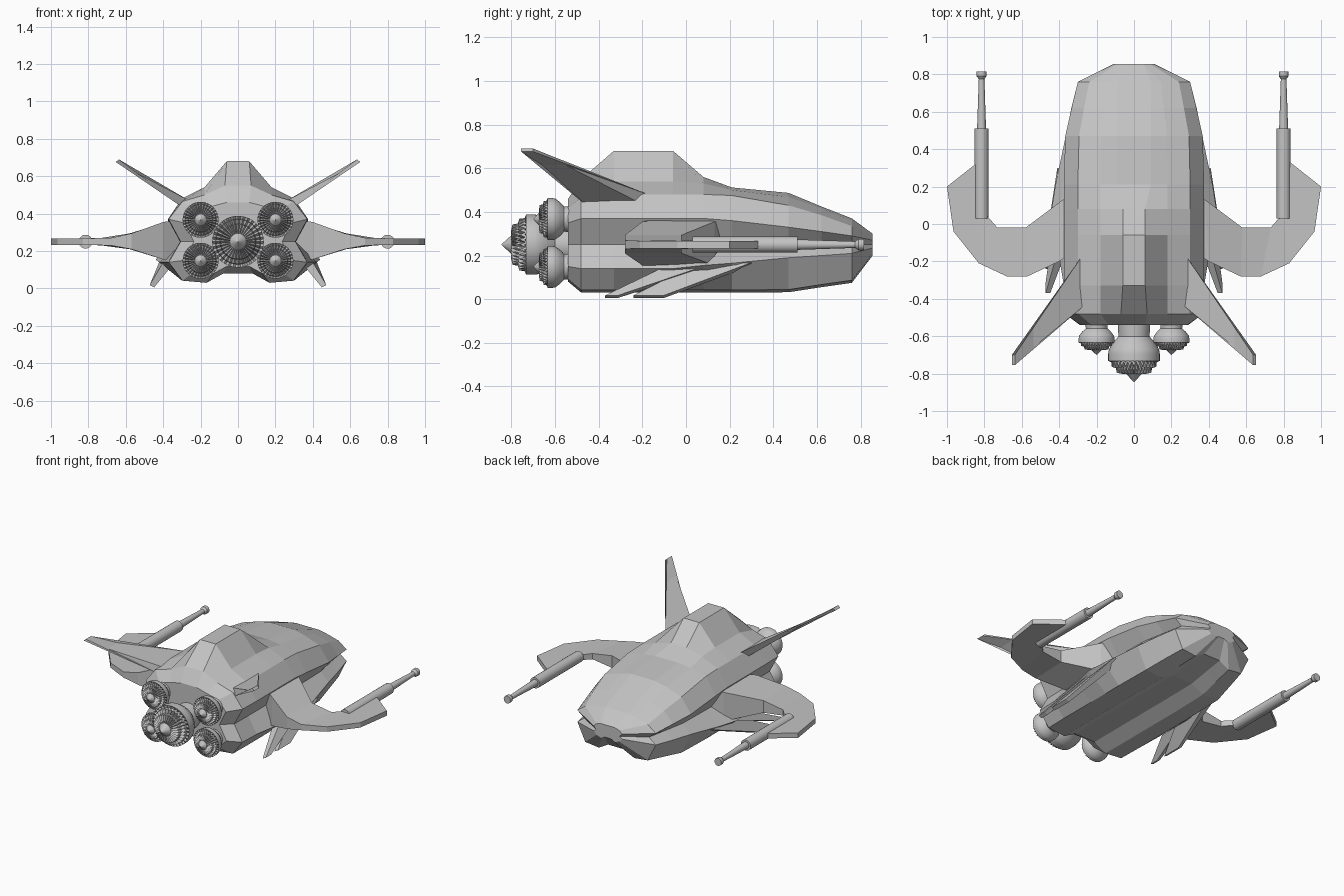
import bpy, bmesh, math
from mathutils import Vector

if "Cube" in bpy.data.objects:
    bpy.data.objects.remove(bpy.data.objects["Cube"])

grey = bpy.data.materials.new("hull_grey")
grey.diffuse_color = (0.55, 0.55, 0.55, 1)
grey.use_nodes = True
grey.node_tree.nodes["Principled BSDF"].inputs["Base Color"].default_value = grey.diffuse_color


def loft(name, rings, mirror=False, smooth=False):
    """Skin a list of equal-length closed rings and cap both ends."""
    bm = bmesh.new()
    vs = [[bm.verts.new(p) for p in r] for r in rings]
    n = len(vs[0])
    for a, b in zip(vs, vs[1:]):
        for i in range(n):
            j = (i + 1) % n
            bm.faces.new((a[i], a[j], b[j], b[i]))
    bm.faces.new(vs[0])
    bm.faces.new(vs[-1])
    bmesh.ops.remove_doubles(bm, verts=bm.verts, dist=0.00005)
    bmesh.ops.recalc_face_normals(bm, faces=bm.faces)
    me = bpy.data.meshes.new(name)
    bm.to_mesh(me)
    bm.free()
    me.materials.append(grey)
    ob = bpy.data.objects.new(name, me)
    bpy.context.collection.objects.link(ob)
    if mirror:
        m = ob.modifiers.new("mirror", 'MIRROR')
        m.use_mirror_merge = False
    if smooth:
        bpy.ops.object.select_all(action='DESELECT')
        ob.select_set(True)
        bpy.context.view_layer.objects.active = ob
        bpy.ops.object.shade_smooth_by_angle(angle=math.radians(30))
    return ob


def slab(name, stations):
    """Mirrored blade: each station is leading point, trailing point, half thickness vector."""
    rings = []
    for lead, trail, t in stations:
        a, b, t = Vector(lead), Vector(trail), Vector(t)
        rings.append([a + t, b + t, b - t, a - t])
    return loft(name, rings, mirror=True)


def lathe(name, x, z, profile, n, smooth=True):
    """Turn (radius, y, flute depth) round the y axis; flutes push alternate points inward."""
    rings = []
    for r, y, f in profile:
        ring = []
        for i in range(n):
            a = 2 * math.pi * i / n
            ring.append((x + r * math.cos(a), y + (f if i % 2 else 0), z + r * math.sin(a)))
        rings.append(ring)
    return loft(name, rings, smooth=smooth)


# Hull: y, top z, ridge half width, width scale, shoulder z, deck z, upper chine z,
#       lower chine x, lower chine z, keel z
stations = [
    (-0.54, .46, .06, .76, .44, .42, .35, .29, .15, .08),
    (-0.48, .55, .07, .99, .50, .465, .37, .37, .14, .03),
    (-0.33, .68, .06, 1.0, .54, .48, .37, .375, .14, .03),
    (-0.06, .68, .06, 1.0, .54, .48, .37, .42, .14, .03),
    (0.08, .56, .06, 1.0, .53, .48, .37, .44, .155, .03),
    (0.21, .512, .09, 1.0, .50, .475, .36, .42, .165, .03),
    (0.47, .487, .09, .98, .468, .43, .33, .365, .19, .032),
    (0.62, .425, .09, .89, .415, .385, .31, .335, .20, .055),
    (0.76, .37, .09, .80, .36, .335, .29, .30, .21, .075),
    (0.855, .30, .05, .29, .30, .29, .27, .11, .235, .20),
]
rings = []
for y, zt, xr, w, z2, z3, z4, x6, z6, zk in stations:
    half = [(xr, zt), (.18 * w, z2), (.30 * w, z3), (.375 * w, z4), (.31 * w, .25),
            (x6, z6), (.30 * w, zk + .012), (.17 * w, zk),
            (.08 * w, zk + .05 * w), ]
    rings.append([(x, y, z) for x, z in half] + [(-x, y, z) for x, z in reversed(half)])
loft("hull", rings)

# Crescent wings, thick at the root and thin outside
slab("crescent_wing", [
    ((.30, .17, .255), (.30, -.13, .255), (0, 0, .115)),
    ((.38, .13, .255), (.40, -.20, .255), (0, 0, .100)),
    ((.58, -.02, .252), (.57, -.28, .252), (0, 0, .042)),
    ((.73, -.02, .25), (.68, -.28, .25), (0, 0, .02)),
    ((.80, .06, .25), (.83, -.21, .25), (0, 0, .017)),
    ((.82, .14, .25), (.965, -.04, .25), (0, 0, .017)),
    ((.835, .33, .25), (1.0, .20, .25), (0, 0, .017)),
])

# Upper swept fins
slab("upper_fin", [
    ((.27, -.16, .445), (.27, -.44, .445), (0, 0, .03)),
    ((.645, -.70, .683), (.645, -.755, .683), (.008, 0, -.007)),
])

# Two pairs of small lower fins
for name, lead, trail, tip_a, tip_b in (
        ("lower_rear_fin", .13, -.10, -.31, -.37),
        ("lower_front_fin", .30, .02, -.10, -.24)):
    slab(name, [
        ((.385, lead, .16), (.37, trail, .14), (.025, 0, .008)),
        ((.46, tip_a, .012), (.46, tip_b, .012), (.012, 0, .006)),
    ])

# Wing guns: sleeve, tapered barrel, flared muzzle
for side, x in (("left", -.815), ("right", .80)):
    lathe(side + "_gun", x, .25, [
        (.037, .03, 0), (.037, .51, 0), (.024, .51, 0), (.015, .775, 0),
        (.026, .79, 0), (.026, .815, 0)], 20)

# Engines: bell, fluted petals and centre spike as fractions of radius and length
bell = [(.65, 0, 0), (.60, .29, 0), (.80, .38, 0), (.97, .49, 0), (1, .56, 0), (1, .67, 0),
        (.88, .69, .08), (.86, .76, .08), (.70, .78, .08), (.67, .85, .08),
        (.45, .87, .06), (.32, .86, 0), (.001, 1, 0)]


def engine(name, x, z, radius, length):
    lathe(name, x, z, [(r * radius, -.50 - d * length, f * length) for r, d, f in bell], 64)


engine("main_engine", 0, .25, .138, .347)
for x in (-.2, .2):
    for z in (.367, .148):
        engine("small_engine", x, z, .096, .20)
